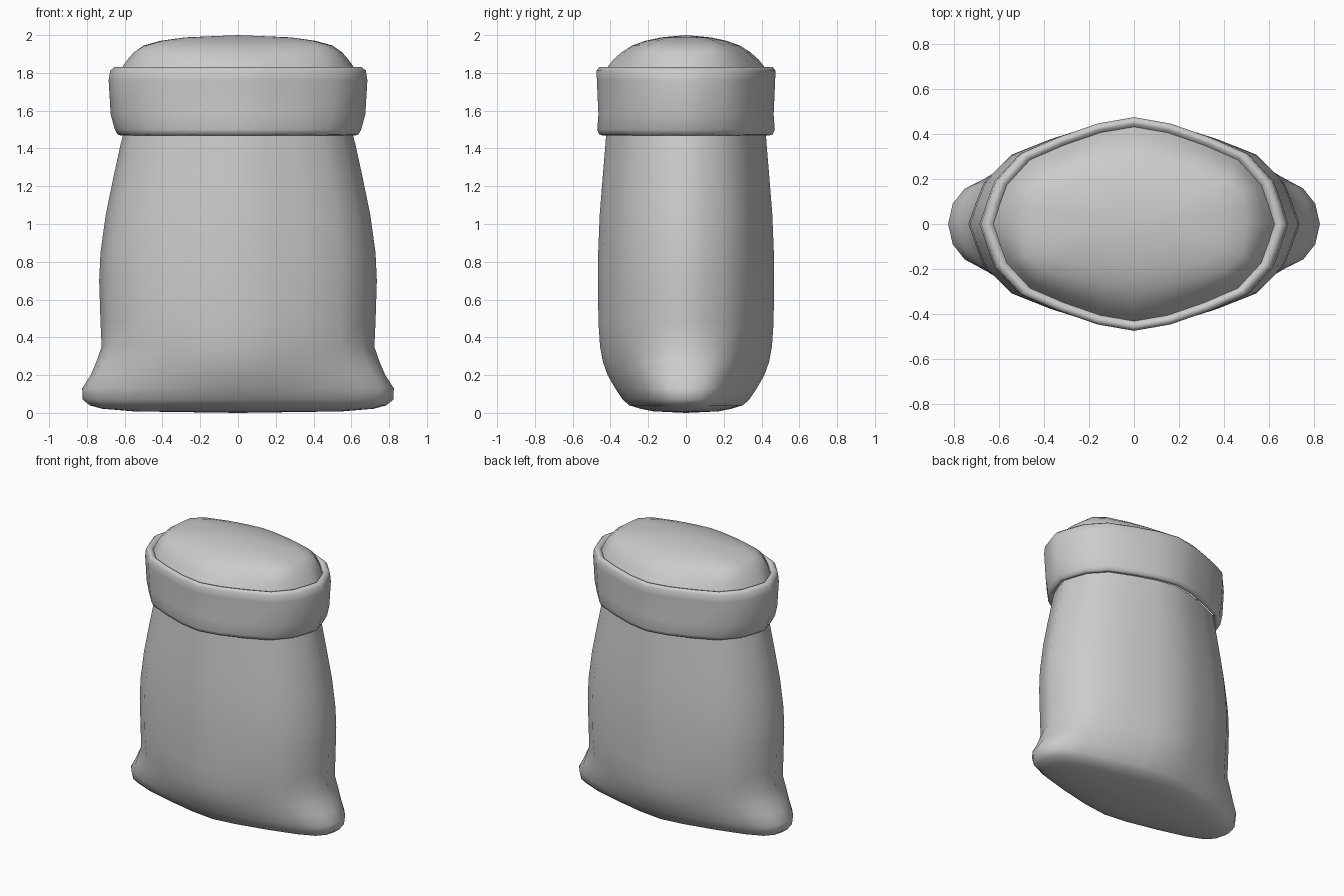
import bpy, bmesh

if "Cube" in bpy.data.objects:
    bpy.data.objects.remove(bpy.data.objects["Cube"])

# Quarter cross-sections (unit size), from the side point round to the back point
BODY = [(1, 0), (.955, .2), (.905, .4), (.74, .66), (.5, .81), (.24, .94), (0, 1)]
EARS = [(1, 0), (.975, .24), (.91, .42), (.76, .585), (.5, .77), (.22, .93), (0, 1)]
MOUND = [(1, 0), (.99, .25), (.97, .5), (.82, .72), (.5, .88), (.24, .96), (0, 1)]


def full(quarter):
    """Mirror a quarter section into a closed loop."""
    half = quarter + [(-x, y) for x, y in quarter[-2::-1]]
    return half + [(x, -y) for x, y in half[-2:0:-1]]


def mix(a, b, t):
    return [(p[0] + (q[0] - p[0]) * t, p[1] + (q[1] - p[1]) * t) for p, q in zip(a, b)]


def loft(name, rings, other, bottom=None, top=None, angle=80):
    """Skin rings of (z, half width, half depth, blend towards other section)."""
    bm = bmesh.new()
    loops = []
    for z, rx, ry, t in rings:
        loops.append([bm.verts.new((x * rx, y * ry, z)) for x, y in full(mix(BODY, other, t))])
    n = len(loops[0])
    for a, b in zip(loops, loops[1:]):
        for i in range(n):
            j = (i + 1) % n
            bm.faces.new((a[i], a[j], b[j], b[i]))
    for z, loop in ((bottom, loops[0]), (top, loops[-1])):
        if z is not None:
            c = bm.verts.new((0, 0, z))
            for i in range(n):
                bm.faces.new((loop[i], loop[(i + 1) % n], c))
    bmesh.ops.recalc_face_normals(bm, faces=bm.faces)
    mesh = bpy.data.meshes.new(name)
    bm.to_mesh(mesh)
    bm.free()
    ob = bpy.data.objects.new(name, mesh)
    bpy.context.collection.objects.link(ob)
    for p in mesh.polygons:
        p.use_smooth = True
    return ob


# Sack body with pinched lower corners
loft("sack_body", [
    (.008, .55, .17, 1), (.022, .72, .24, 1), (.04, .785, .30, 1),
    (.07, .822, .335, 1), (.13, .825, .375, 1), (.20, .78, .415, 1),
    (.27, .75, .44, .8), (.35, .722, .455, .3), (.48, .728, .464, 0),
    (.70, .735, .466, 0), (.85, .728, .465, 0), (1.05, .70, .457, 0),
    (1.25, .659, .441, 0), (1.42, .622, .427, 0), (1.475, .608, .423, 0)],
    EARS, bottom=0)

# Rolled-down cuff, ending just inside the rim
loft("cuff", [
    (1.49, .606, .422, 0), (1.468, .62, .44, 0), (1.475, .638, .46, 0),
    (1.50, .652, .470, 0), (1.58, .674, .464, 0), (1.76, .685, .472, 0),
    (1.812, .677, .474, 0), (1.83, .655, .460, 0), (1.826, .635, .443, 0),
    (1.81, .622, .43, 0)], BODY)

# Heaped contents
loft("contents_mound", [
    (1.81, .625, .432, 0), (1.835, .61, .412, .1), (1.87, .585, .385, .3),
    (1.91, .55, .34, .6), (1.945, .50, .285, .9), (1.97, .41, .215, 1),
    (1.988, .28, .13, 1)], MOUND, top=2.0)
